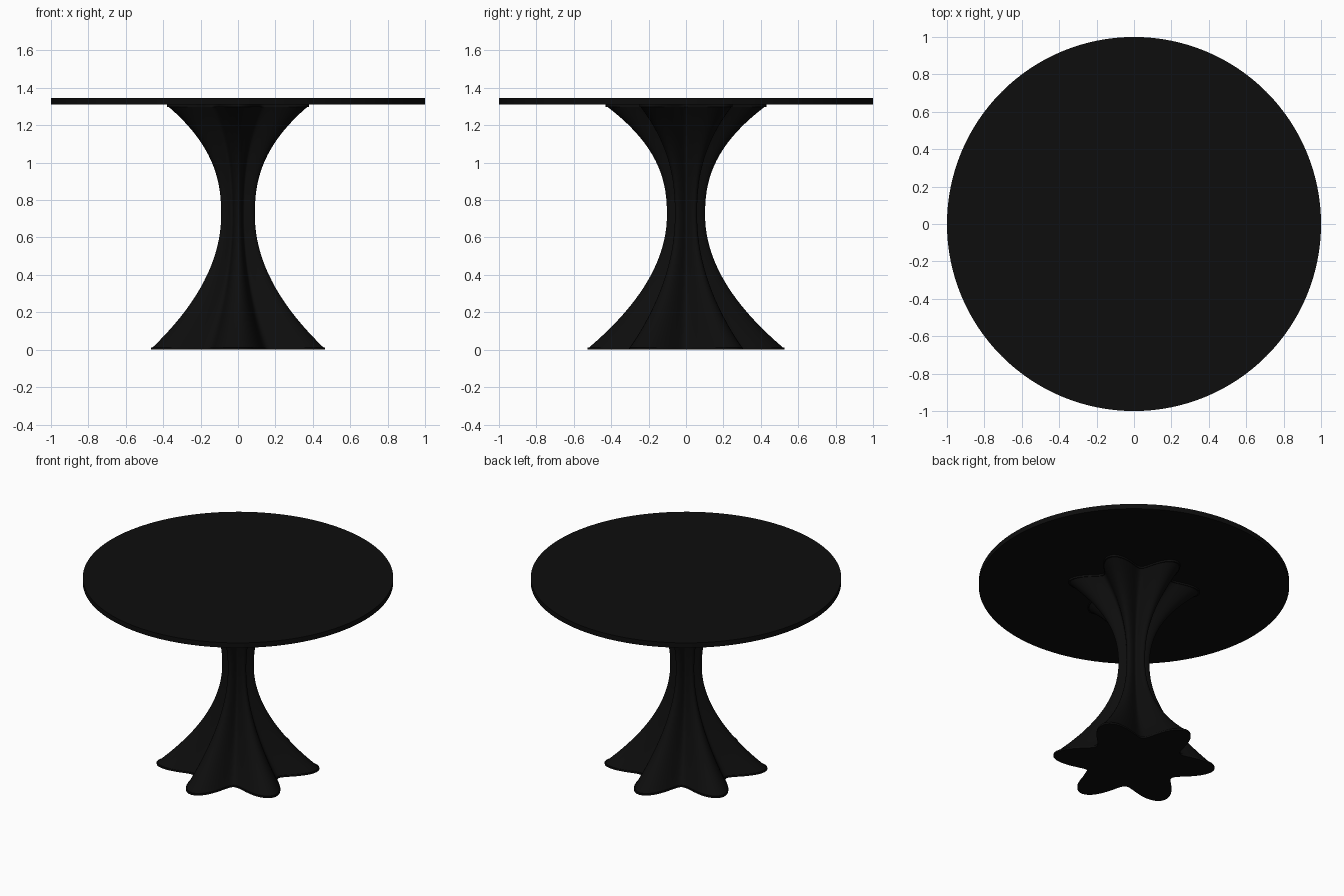
import bpy, bmesh, math

cube = bpy.data.objects.get("Cube")
if cube:
    bpy.data.objects.remove(cube, do_unlink=True)

# One satin black for the whole table
black = bpy.data.materials.new("matte_black")
black.use_nodes = True
colour = (0.004, 0.004, 0.004, 1)
black.diffuse_color = colour
black.node_tree.nodes["Principled BSDF"].inputs["Base Color"].default_value = colour

TOP_Z, TOP_UNDER = 1.345, 1.31
WAIST_Z, WAIST_R = 0.72, 0.102
RIM = 0.012
LOBES, SEGMENTS, STEPS = 6, 144, 40


def finish(obj):
    obj.data.materials.append(black)
    bpy.ops.object.select_all(action="DESELECT")
    obj.select_set(True)
    bpy.context.view_layer.objects.active = obj
    bpy.ops.object.shade_smooth_by_angle(angle=math.radians(35))


# Round tabletop
bpy.ops.mesh.primitive_cylinder_add(vertices=128, radius=1, depth=TOP_Z - TOP_UNDER,
                                    location=(0, 0, (TOP_Z + TOP_UNDER) / 2))
tabletop = bpy.context.object
tabletop.name = "tabletop"
finish(tabletop)


def tip_radius(z):
    """Distance of the lobe tips from the axis at height z."""
    if z < WAIST_Z:
        t = (WAIST_Z - z) / (WAIST_Z - RIM)
        return WAIST_R + 0.416 * t ** 2
    t = (z - WAIST_Z) / (TOP_UNDER - RIM - WAIST_Z)
    return WAIST_R + 0.318 * t ** 2.4


def lobed_ring(bm, tip, z):
    """Wavy six-lobed cross-section with lobes pointing front and back."""
    ring = []
    for i in range(SEGMENTS):
        a = math.tau * i / SEGMENTS
        r = tip * (0.8 + 0.2 * math.cos(LOBES * (a - math.pi / 2)))
        ring.append(bm.verts.new((r * math.cos(a), r * math.sin(a), z)))
    return ring


# Fluted pedestal: thin rim, flared body, thin rim
sections = [(0.526, 0), (0.526, RIM)]
for k in range(STEPS + 1):
    z = RIM + (TOP_UNDER - 2 * RIM) * k / STEPS
    sections.append((tip_radius(z), z))
sections += [(0.43, TOP_UNDER - RIM), (0.43, TOP_UNDER)]

bm = bmesh.new()
rings = [lobed_ring(bm, tip, z) for tip, z in sections]
for low, high in zip(rings, rings[1:]):
    for i in range(SEGMENTS):
        j = (i + 1) % SEGMENTS
        bm.faces.new((low[i], low[j], high[j], high[i]))
bm.faces.new(rings[0][::-1])
bm.faces.new(rings[-1])
bmesh.ops.remove_doubles(bm, verts=bm.verts, dist=0.0005)
bmesh.ops.recalc_face_normals(bm, faces=bm.faces)
mesh = bpy.data.meshes.new("pedestal")
bm.to_mesh(mesh)
bm.free()
pedestal = bpy.data.objects.new("pedestal", mesh)
bpy.context.collection.objects.link(pedestal)
finish(pedestal)
